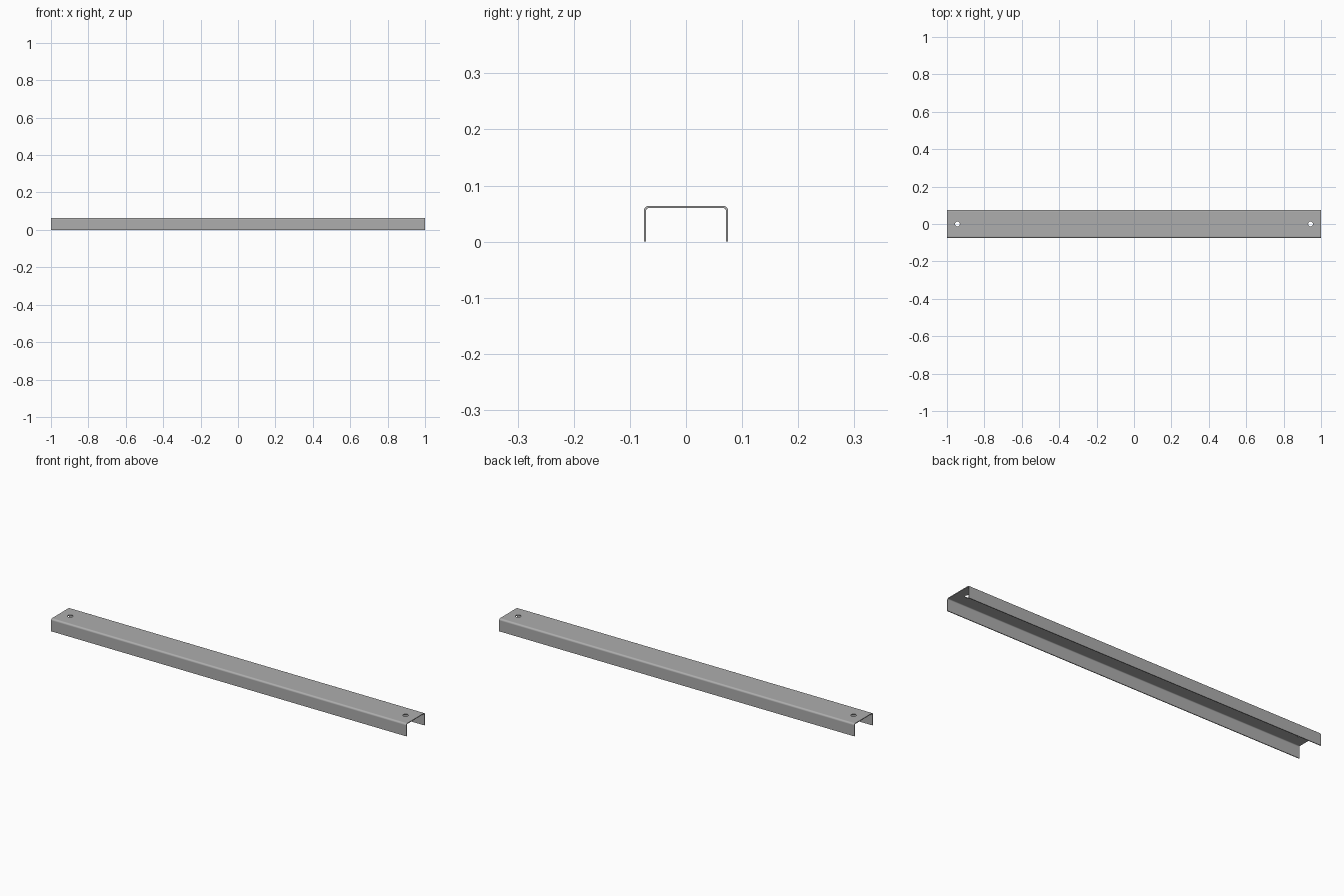
import bpy
import bmesh
from math import cos, sin, pi, radians

cube = bpy.data.objects.get("Cube")
if cube:
    bpy.data.objects.remove(cube, do_unlink=True)

LENGTH, HALF_W, HEIGHT = 2.0, 0.075, 0.064
THICK, BEND, STEPS = 0.004, 0.009, 8
HOLE_X, HOLE_R = 0.944, 0.013

steel = bpy.data.materials.new("grey steel")
steel.use_nodes = True
grey = (0.42, 0.42, 0.42, 1)
steel.diffuse_color = grey
steel.node_tree.nodes["Principled BSDF"].inputs["Base Color"].default_value = grey


def half_profile(offset):
    """Points (y, z) from the foot of the +y leg round the bend to the web."""
    r = BEND - offset
    pts = [(HALF_W - offset, 0)]
    for i in range(STEPS + 1):
        a = pi / 2 * i / STEPS
        pts.append((HALF_W - BEND + r * cos(a), HEIGHT - BEND + r * sin(a)))
    return pts


def full_profile(offset):
    half = half_profile(offset)
    return half + [(-y, z) for y, z in reversed(half)]


# Folded channel: closed sheet section extruded along x
bm = bmesh.new()
section = full_profile(0) + full_profile(THICK)[::-1]
face = bm.faces.new([bm.verts.new((-LENGTH / 2, y, z)) for y, z in section])
ext = bmesh.ops.extrude_face_region(bm, geom=[face])
moved = [v for v in ext["geom"] if isinstance(v, bmesh.types.BMVert)]
bmesh.ops.translate(bm, verts=moved, vec=(LENGTH, 0, 0))
bmesh.ops.recalc_face_normals(bm, faces=bm.faces)
mesh = bpy.data.meshes.new("channel")
bm.to_mesh(mesh)
bm.free()
channel = bpy.data.objects.new("channel", mesh)
bpy.context.collection.objects.link(channel)
mesh.materials.append(steel)

# Fixing hole through the web near each end
for side in (-1, 1):
    bpy.ops.mesh.primitive_cylinder_add(vertices=32, radius=HOLE_R, depth=0.04,
                                        location=(side * HOLE_X, 0, HEIGHT))
    cutter = bpy.context.object
    cutter.name = "hole_cutter"
    cutter.data.materials.append(steel)
    cutter.hide_render = True
    cutter.hide_set(True)
    cut = channel.modifiers.new("fixing_hole", 'BOOLEAN')
    cut.operation = 'DIFFERENCE'
    cut.solver = 'EXACT'
    cut.object = cutter

# Smooth bends, crisp sheet edges, flat web and legs
bpy.ops.object.select_all(action='DESELECT')
bpy.context.view_layer.objects.active = channel
channel.select_set(True)
for mod in list(channel.modifiers):
    bpy.ops.object.modifier_apply(modifier=mod.name)
for ob in [o for o in bpy.data.objects if o.name.startswith("hole_cutter")]:
    bpy.data.objects.remove(ob, do_unlink=True)
bpy.ops.object.shade_smooth_by_angle(angle=radians(30))
weighted = channel.modifiers.new("flat_shading", 'WEIGHTED_NORMAL')
weighted.keep_sharp = True
